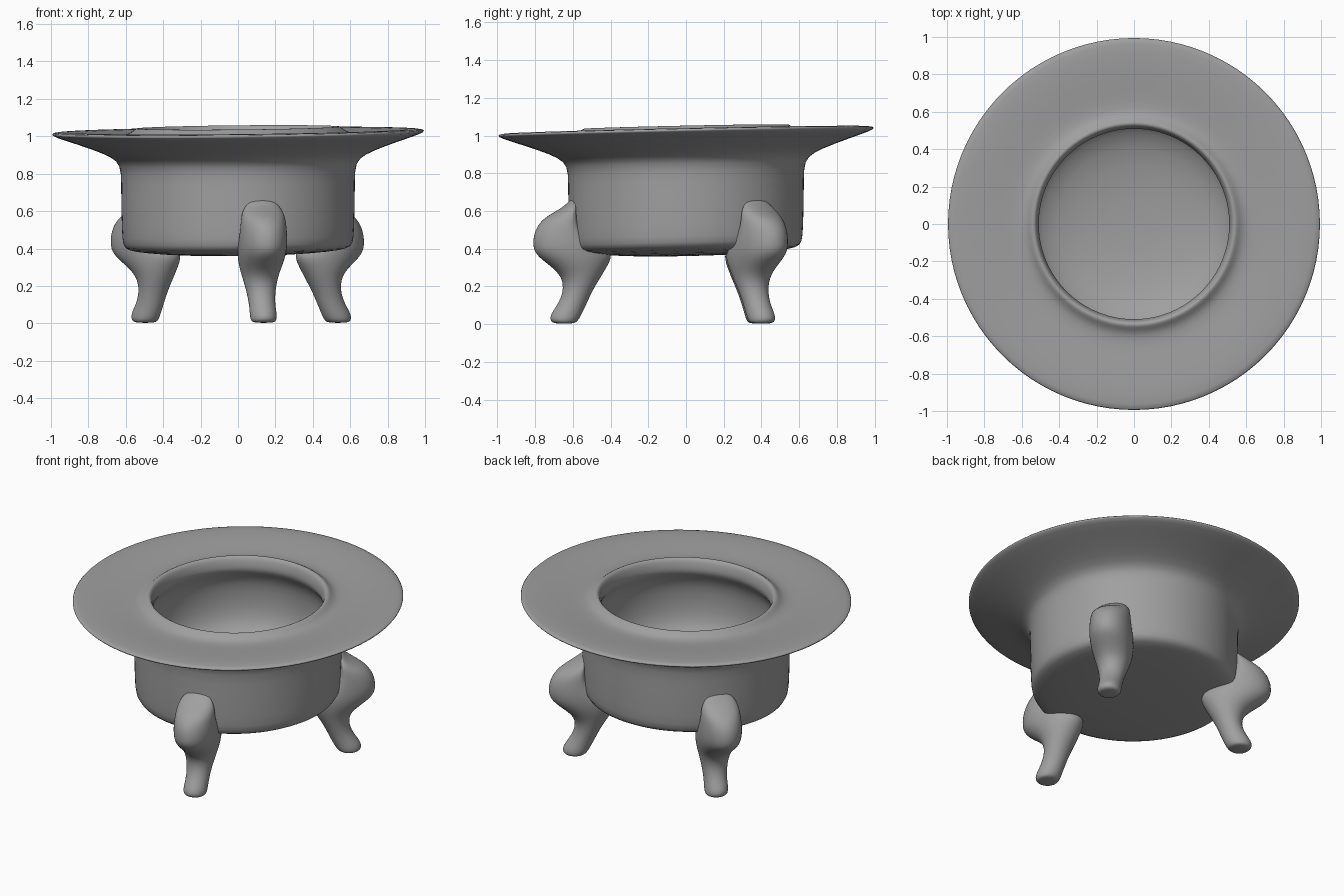
import bpy, bmesh, math
from mathutils import Vector

cube = bpy.data.objects.get("Cube")
if cube:
    bpy.data.objects.remove(cube, do_unlink=True)

clay = bpy.data.materials.new("grey_clay")
clay.use_nodes = True
GREY = (0.35, 0.35, 0.35, 1)
clay.diffuse_color = GREY
clay.node_tree.nodes["Principled BSDF"].inputs["Base Color"].default_value = GREY


def finish(name, bm, levels):
    """Turn a bmesh into a smooth, subdivided object."""
    bmesh.ops.recalc_face_normals(bm, faces=bm.faces)
    mesh = bpy.data.meshes.new(name)
    bm.to_mesh(mesh)
    bm.free()
    mesh.materials.append(clay)
    for poly in mesh.polygons:
        poly.use_smooth = True
    obj = bpy.data.objects.new(name, mesh)
    bpy.context.collection.objects.link(obj)
    sub = obj.modifiers.new("smooth", 'SUBSURF')
    sub.levels = sub.render_levels = levels


def bridge(bm, rings):
    """Join consecutive rings of vertices with quads."""
    for a, b in zip(rings, rings[1:]):
        n = len(a)
        for i in range(n):
            j = (i + 1) % n
            bm.faces.new((a[i], a[j], b[j], b[i]))


# Vessel: (radius, height) from under the base, out over the brim, into the bowl
PROFILE = [(0.3, 0.365), (0.5, 0.38), (0.59, 0.395), (0.618, 0.42), (0.622, 0.5),
           (0.627, 0.68), (0.625, 0.82), (0.645, 0.875), (0.72, 0.915), (0.86, 0.965),
           (0.985, 1.005), (1.003, 1.02), (0.985, 1.032), (0.85, 1.03),
           (0.7, 1.015), (0.62, 1.01), (0.578, 1.02), (0.553, 1.045),
           (0.537, 1.05), (0.522, 1.038), (0.512, 1.0), (0.508, 0.965),
           (0.525, 0.935), (0.565, 0.88), (0.58, 0.8), (0.58, 0.68),
           (0.55, 0.56), (0.43, 0.485), (0.2, 0.45)]
SIDES = 48


def build_vessel():
    bm = bmesh.new()

    def place(r, z, angle):
        x, y = r * math.cos(angle), r * math.sin(angle)
        return bm.verts.new((x, y, z + 0.01 * x + 0.021 * y))  # hand-thrown tilt

    rings = [[place(r, z, math.tau * i / SIDES) for i in range(SIDES)]
             for r, z in PROFILE]
    bridge(bm, rings)
    # close the underside and the bowl floor with fans
    for ring, z in ((rings[0], 0.36), (rings[-1], 0.445)):
        centre = bm.verts.new((0, 0, z))
        for i in range(SIDES):
            bm.faces.new((centre, ring[i], ring[(i + 1) % SIDES]))
    finish("vessel", bm, 1)


# Leg sections: (height, outer reach, widest point, inner reach, half width)
LEG = [(0.66, 0.625, 0.61, 0.6, 0.05), (0.635, 0.645, 0.62, 0.6, 0.09),
       (0.6, 0.7, 0.63, 0.6, 0.115), (0.56, 0.78, 0.64, 0.595, 0.125),
       (0.5, 0.825, 0.645, 0.57, 0.13), (0.43, 0.838, 0.635, 0.46, 0.135),
       (0.37, 0.828, 0.61, 0.385, 0.132), (0.31, 0.74, 0.58, 0.42, 0.12),
       (0.25, 0.672, 0.566, 0.46, 0.1), (0.17, 0.665, 0.588, 0.51, 0.08),
       (0.1, 0.7, 0.62, 0.54, 0.072), (0.05, 0.738, 0.65, 0.565, 0.075),
       (0.015, 0.738, 0.66, 0.585, 0.073), (0.002, 0.71, 0.66, 0.61, 0.055)]


def build_leg(name, degrees, foot_shift):
    bm = bmesh.new()
    angle = math.radians(degrees)
    out = Vector((math.cos(angle), math.sin(angle), 0))
    side = Vector((-out.y, out.x, 0))
    rings = []
    for z, outer, mid, inner, half in LEG:
        shift = foot_shift * max(0, 1 - z / 0.4)
        ring = []
        for i in range(12):
            c, s = math.cos(math.tau * i / 12), math.sin(math.tau * i / 12)
            reach = outer - mid if c > 0 else mid - inner
            p = out * (mid + reach * c) + side * half * s
            ring.append(bm.verts.new((p.x + shift, p.y, z)))
        rings.append(ring)
    bridge(bm, rings)
    bm.faces.new(rings[0])
    bm.faces.new(rings[-1])
    finish(name, bm, 2)


build_vessel()
for leg_name, heading, foot_shift in (("front_leg", -78, 0), ("back_left_leg", 37.5, 0.01),
                                      ("back_right_leg", 143.5, 0.035)):
    build_leg(leg_name, heading, foot_shift)
